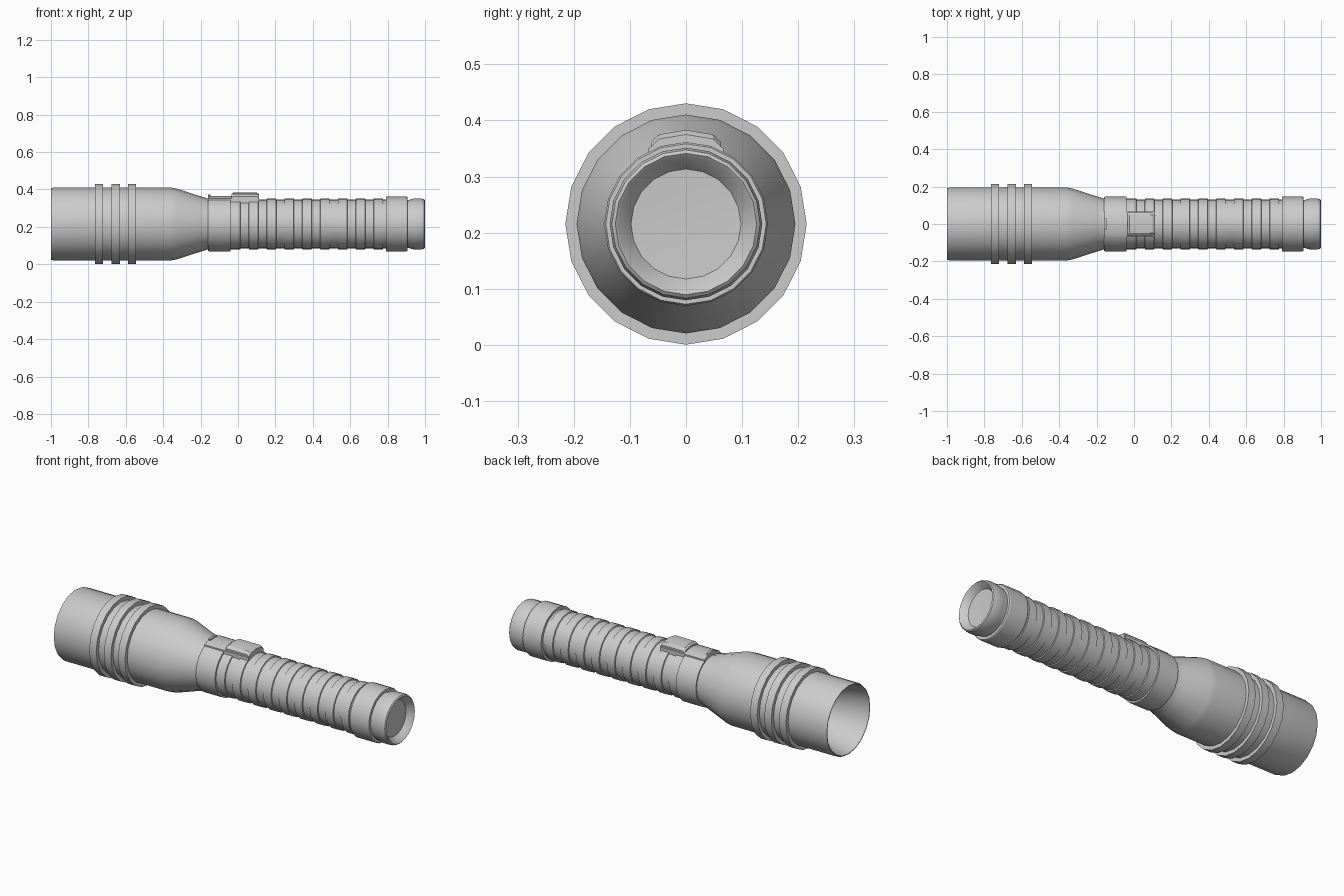
import bpy, bmesh
from math import sin, cos, tau, radians

if "Cube" in bpy.data.objects:
    bpy.data.objects.remove(bpy.data.objects["Cube"])

CZ = 0.2155   # height of the torch axis
SIDES = 20


def finish(name, bm):
    bmesh.ops.remove_doubles(bm, verts=bm.verts, dist=1e-5)
    bmesh.ops.recalc_face_normals(bm, faces=bm.faces)
    me = bpy.data.meshes.new(name)
    bm.to_mesh(me)
    bm.free()
    ob = bpy.data.objects.new(name, me)
    bpy.context.collection.objects.link(ob)
    bpy.ops.object.select_all(action='DESELECT')
    ob.select_set(True)
    bpy.context.view_layer.objects.active = ob
    bpy.ops.object.shade_smooth_by_angle(angle=radians(28))
    return ob


def lathe(name, profile, closed=False):
    """Spin (x, radius) points around the long axis."""
    bm = bmesh.new()
    rings = []
    for x, r in profile:
        rings.append([bm.verts.new((x, r * sin(tau * i / SIDES), CZ + r * cos(tau * i / SIDES)))
                      for i in range(SIDES)])
    pairs = list(zip(rings, rings[1:]))
    if closed:
        pairs.append((rings[-1], rings[0]))
    for a, b in pairs:
        for i in range(SIDES):
            j = (i + 1) % SIDES
            bm.faces.new((a[i], a[j], b[j], b[i]))
    return finish(name, bm)


def extrude_x(name, section, stations):
    """Sweep a mirrored (y, z) section along x; stations are (x, z offset)."""
    pts = section + [(-y, z) for y, z in reversed(section) if y > 0]
    zmin = min(z for y, z in pts)
    bm = bmesh.new()
    rings = [[bm.verts.new((x, y, z + (dz if z > zmin else 0))) for y, z in pts]
             for x, dz in stations]
    n = len(pts)
    for a, b in zip(rings, rings[1:]):
        for i in range(n):
            bm.faces.new((a[i], a[(i + 1) % n], b[(i + 1) % n], b[i]))
    bm.faces.new(rings[0])
    bm.faces.new(rings[-1])
    return finish(name, bm)


# Head: reflector bowl, lip, barrel and taper into the neck
lathe("head", [(-0.64, 0), (-0.65, 0.04), (-0.76, 0.115), (-0.88, 0.16), (-0.99, 0.184),
               (-1.0, 0.187), (-1.0, 0.191), (-0.985, 0.195), (-0.36, 0.195),
               (-0.33, 0.19), (-0.20, 0.148), (-0.15, 0.133), (-0.10, 0.133), (-0.10, 0)])

# Three grip rings on the head
for i, x in enumerate((-0.765, -0.675, -0.588)):
    lathe(f"head_ring_{i + 1}", [(x, 0.19), (x, 0.215), (x + 0.043, 0.215), (x + 0.043, 0.19)], True)

# Front collar under the switch
lathe("front_collar", [(-0.16, 0.12), (-0.16, 0.143), (-0.155, 0.146), (-0.04, 0.146), (-0.04, 0.12)], True)

# Ribbed handle
handle = [(-0.10, 0), (-0.10, 0.136)]
for i in range(9):
    x = 0.012 + i * 0.0953
    handle += [(x - 0.048, 0.1365), (x, 0.1365), (x + 0.002, 0.131), (x + 0.045, 0.131)]
handle += [(0.83, 0.131), (0.83, 0)]
lathe("handle", handle)

# Rear collar
lathe("rear_collar", [(0.79, 0.12), (0.79, 0.146), (0.90, 0.146), (0.905, 0.143), (0.905, 0.12)], True)

# Tail cap with recessed end disc
lathe("tail_cap", [(0.85, 0), (0.85, 0.128), (0.91, 0.128), (0.935, 0.135), (0.98, 0.136),
                   (0.995, 0.132), (1.0, 0.126), (0.995, 0.120), (0.965, 0.098), (0.96, 0)])

# Switch plate and sliding button
extrude_x("switch_plate", [(0, 0.32), (0.067, 0.32), (0.067, 0.351), (0.05, 0.358), (0, 0.366)],
          [(-0.16, 0), (0.11, 0)])
extrude_x("switch_plate_lip", [(0, 0.34), (0.03, 0.34), (0.03, 0.37), (0, 0.374)],
          [(-0.16, 0), (-0.148, 0)])
extrude_x("switch_button", [(0, 0.335), (0.062, 0.335), (0.062, 0.362), (0.048, 0.375), (0, 0.383)],
          [(-0.035, -0.008), (-0.025, 0), (0.10, 0), (0.112, -0.008)])
